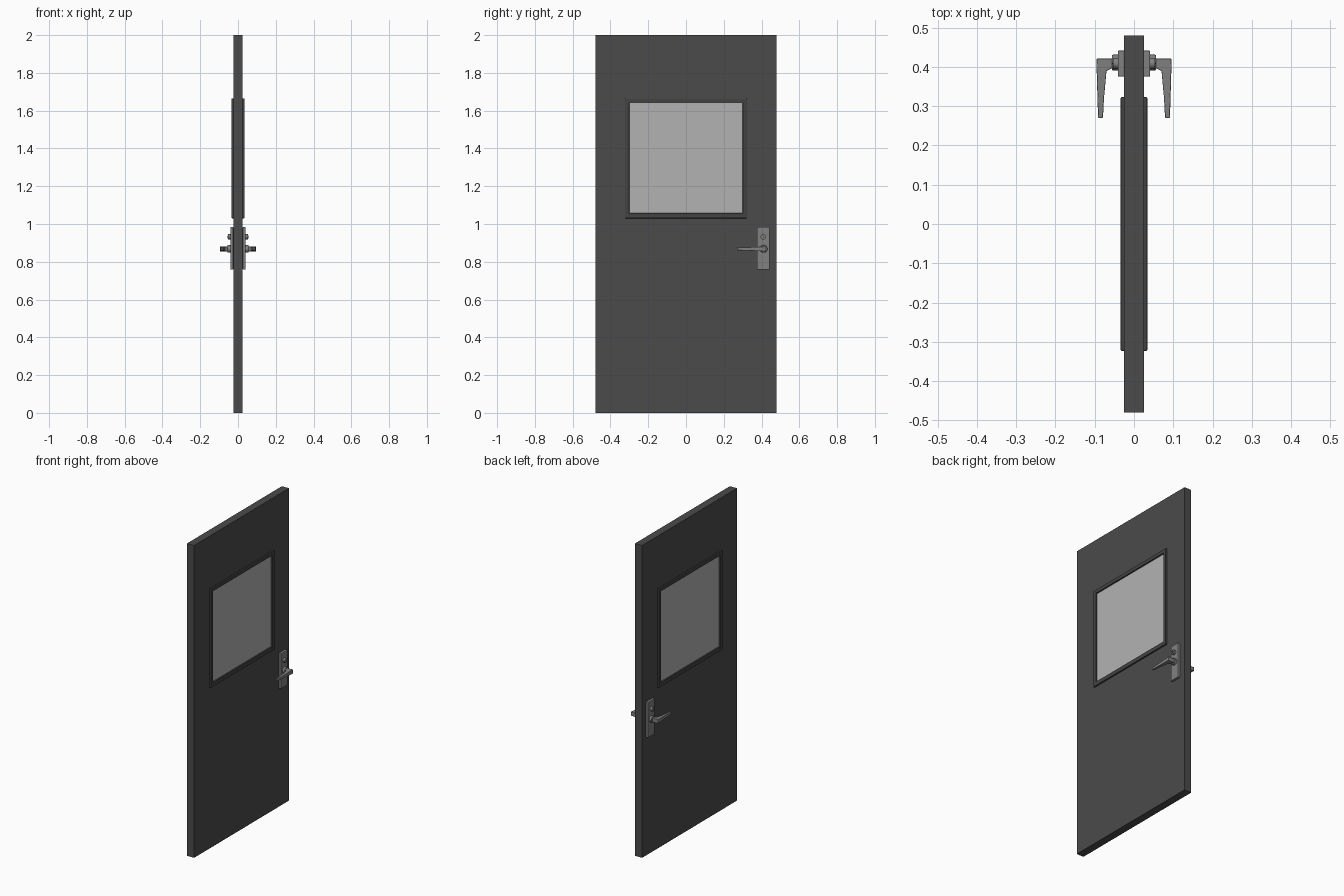
import bpy, bmesh
from math import pi
from mathutils import Matrix

if "Cube" in bpy.data.objects:
    bpy.data.objects.remove(bpy.data.objects["Cube"])


def material(name, v, a=1.0):
    m = bpy.data.materials.new(name)
    m.diffuse_color = (v, v, v, a)
    m.use_nodes = True
    m.node_tree.nodes["Principled BSDF"].inputs["Base Color"].default_value = m.diffuse_color
    return m


DARK = material("dark_paint", 0.07)
FRAME = material("frame_paint", 0.055)
GLASS = material("glass", 0.45)
METAL = material("metal", 0.22)


def finish(name, bm, mat, bevel=0, mirror=False, smooth=False):
    bmesh.ops.recalc_face_normals(bm, faces=bm.faces)
    mesh = bpy.data.meshes.new(name)
    bm.to_mesh(mesh)
    bm.free()
    ob = bpy.data.objects.new(name, mesh)
    bpy.context.collection.objects.link(ob)
    mesh.materials.append(mat)
    if bevel:
        b = ob.modifiers.new("Bevel", 'BEVEL')
        b.width, b.segments = bevel, 2
    if mirror:
        m = ob.modifiers.new("Mirror", 'MIRROR')
        m.use_axis = (True, False, False)
    if smooth:
        bpy.context.view_layer.objects.active = ob
        ob.select_set(True)
        bpy.ops.object.shade_smooth_by_angle()
        ob.select_set(False)
    return ob


def box(name, x, y, z, mat, **kw):
    bm = bmesh.new()
    size = Matrix.Diagonal((x[1] - x[0], y[1] - y[0], z[1] - z[0], 1))
    mid = Matrix.Translation((sum(x) / 2, sum(y) / 2, sum(z) / 2))
    bmesh.ops.create_cube(bm, size=1, matrix=mid @ size)
    return finish(name, bm, mat, **kw)


def panel_ring(name, hx, outer, inner, mat, **kw):
    """Rectangular panel with an opening; outer and inner are (y0, y1, z0, z1)."""
    bm = bmesh.new()
    loops = []
    for x, (y0, y1, z0, z1) in ((-hx, outer), (hx, outer), (hx, inner), (-hx, inner)):
        corners = ((y0, z0), (y1, z0), (y1, z1), (y0, z1))
        loops.append([bm.verts.new((x, y, z)) for y, z in corners])
    for k in range(4):
        a, b = loops[k], loops[(k + 1) % 4]
        for i in range(4):
            j = (i + 1) % 4
            bm.faces.new((a[i], a[j], b[j], b[i]))
    return finish(name, bm, mat, **kw)


def cylinder(name, x0, x1, y, z, r, **kw):
    bm = bmesh.new()
    m = Matrix.Translation(((x0 + x1) / 2, y, z)) @ Matrix.Rotation(pi / 2, 4, 'Y')
    bmesh.ops.create_cone(bm, cap_ends=True, segments=24, radius1=r, radius2=r,
                          depth=x1 - x0, matrix=m)
    return finish(name, bm, METAL, mirror=True, smooth=True, **kw)


# Door leaf with window opening, raised frame and glass
opening = (-0.30, 0.30, 1.057, 1.64)
panel_ring("door_leaf", 0.025, (-0.48, 0.48, 0, 2), opening, DARK)
panel_ring("window_frame", 0.034, (-0.323, 0.323, 1.03, 1.664), opening, FRAME, bevel=0.003)
box("window_glass", (-0.025, 0.025), opening[:2], opening[2:], GLASS)

# Lock plates on both sides
box("lock_plate", (0.025, 0.041), (0.375, 0.442), (0.758, 0.985), METAL,
    bevel=0.003, mirror=True)
cylinder("lock_cylinder", 0.035, 0.054, 0.409, 0.932, 0.014)
box("keyhole_slot", (0.05, 0.055), (0.4075, 0.4105), (0.924, 0.94), FRAME, mirror=True)
cylinder("lever_boss", 0.035, 0.056, 0.411, 0.868, 0.02, bevel=0.002)

# Lever handles: outline in plan (x, y, half height), tapering to the tip
outline = [(0.05, 0.421, 0.013), (0.096, 0.421, 0.013), (0.0915, 0.27, 0.007),
           (0.079, 0.27, 0.007), (0.0765, 0.32, 0.008), (0.070, 0.39, 0.012),
           (0.05, 0.399, 0.013)]
bm = bmesh.new()
bottom = [bm.verts.new((x, y, 0.868 - h)) for x, y, h in outline]
top = [bm.verts.new((x, y, 0.868 + h)) for x, y, h in outline]
bm.faces.new(bottom)
bm.faces.new(top)
for i in range(len(outline)):
    j = (i + 1) % len(outline)
    bm.faces.new((bottom[i], bottom[j], top[j], top[i]))
finish("lever_handle", bm, METAL, bevel=0.002, mirror=True, smooth=True)
